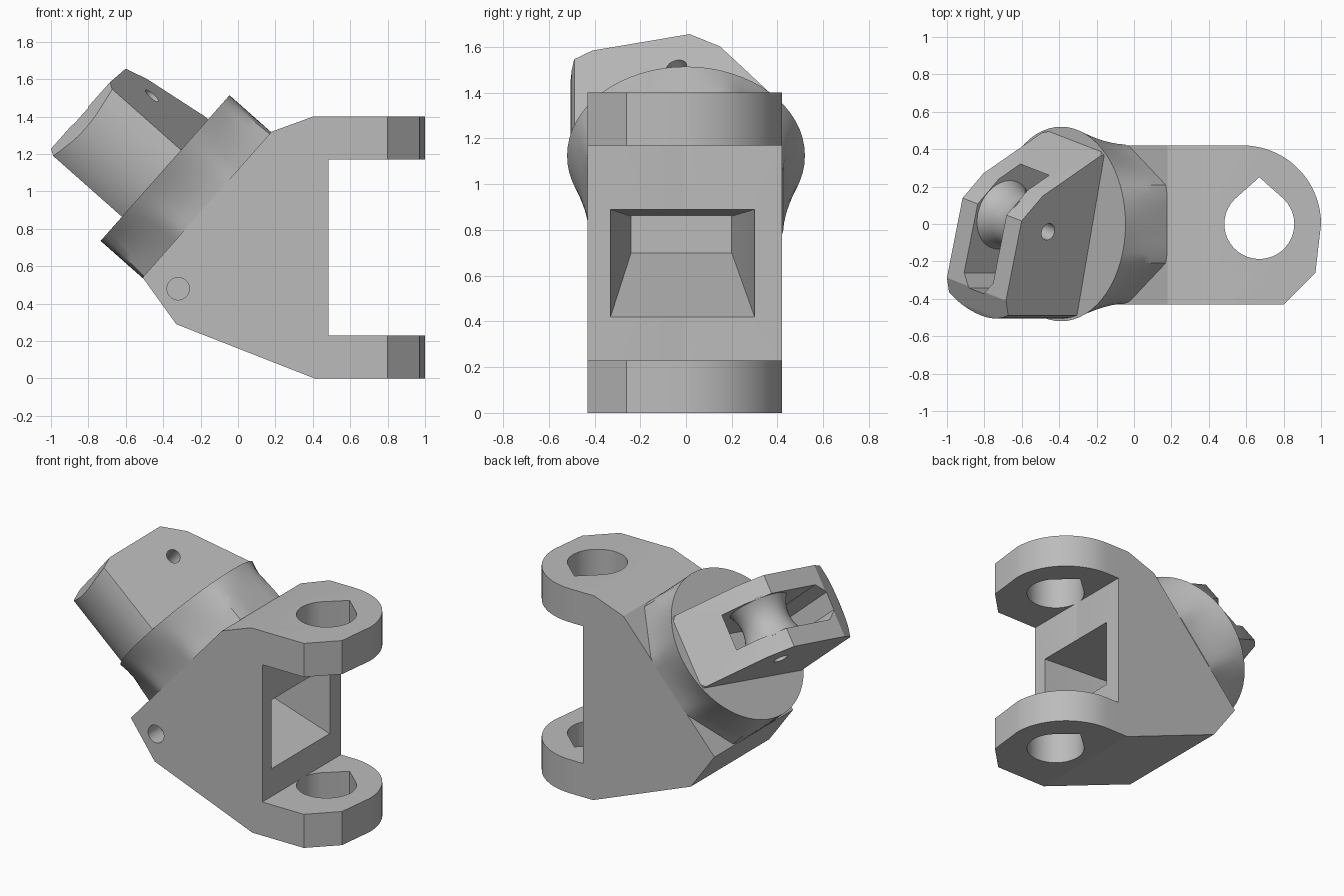
import bpy, bmesh, math
from mathutils import Matrix, Vector

if "Cube" in bpy.data.objects:
    bpy.data.objects.remove(bpy.data.objects["Cube"])

grey = bpy.data.materials.new("plain grey")
grey.use_nodes = True
grey.diffuse_color = (0.5, 0.5, 0.5, 1)
grey.node_tree.nodes["Principled BSDF"].inputs["Base Color"].default_value = (0.5, 0.5, 0.5, 1)


def frame(x, y, z, origin):
    m = Matrix((x, y, z)).transposed().to_4x4()
    m.translation = origin
    return m


def loft(name, rings, matrix=Matrix()):
    """Skin equal-length rings of points and cap both ends."""
    bm = bmesh.new()
    rows = [[bm.verts.new(matrix @ Vector(p)) for p in ring] for ring in rings]
    n = len(rows[0])
    for a, b in zip(rows, rows[1:]):
        for i in range(n):
            j = (i + 1) % n
            bm.faces.new((a[i], a[j], b[j], b[i]))
    bm.faces.new(rows[0][::-1])
    bm.faces.new(rows[-1])
    bmesh.ops.recalc_face_normals(bm, faces=bm.faces)
    mesh = bpy.data.meshes.new(name)
    bm.to_mesh(mesh)
    bm.free()
    mesh.materials.append(grey)
    ob = bpy.data.objects.new(name, mesh)
    bpy.context.collection.objects.link(ob)
    return ob


def prism(name, outline, a, b, axis, matrix=Matrix()):
    """Extrude a 2D outline along one axis from a to b."""
    def put(p, h):
        q = list(p)
        q.insert(axis, h)
        return q
    return loft(name, [[put(p, h) for p in outline] for h in (a, b)], matrix)


def circle(cx, cy, r, n=32, start=0, end=360):
    full = end - start == 360
    steps = [start + (end - start) * i / (n if full else n - 1) for i in range(n)]
    return [(cx + r * math.cos(math.radians(d)), cy + r * math.sin(math.radians(d))) for d in steps]


def rect(a, b, c, d):
    return [(a, c), (b, c), (b, d), (a, d)]


def boolean(ob, tool, operation="DIFFERENCE", keep=False):
    mod = ob.modifiers.new("cut", "BOOLEAN")
    mod.operation, mod.solver, mod.object = operation, "EXACT", tool
    bpy.context.view_layer.objects.active = ob
    bpy.ops.object.modifier_apply(modifier=mod.name)
    if not keep:
        bpy.data.objects.remove(tool)


def smooth(ob, angle):
    bpy.ops.object.select_all(action="DESELECT")
    ob.select_set(True)
    bpy.context.view_layer.objects.active = ob
    bpy.ops.object.shade_smooth_by_angle(angle=math.radians(angle))


# Yoke: side profile trimmed by the rounded plan of the ears
side = [(1.1, 0), (0.41, 0), (-0.33, 0.29), (-0.51, 0.54), (0.18, 1.32), (0.40, 1.40),
        (1.1, 1.40), (1.1, 1.17), (0.485, 1.17), (0.485, 0.23), (1.1, 0.23)]
yoke = prism("yoke", side, -0.43, 0.42, 1)
plan = [(-1, -0.6), (0.6, -0.6), (0.6, -0.43), (0.8, -0.43), (0.97, -0.26)]
plan += circle(0.58, 0, 0.42, 20, 0, 90) + [(0.58, 0.6), (-1, 0.6)]
boolean(yoke, prism("plan_trim", plan, -1, 2, 2), "INTERSECT")

# Teardrop pin hole through both ears
teardrop = circle(0.67, 0, 0.187, 32, 135, 405) + [(0.67, 0.25)]
boolean(yoke, prism("ear_hole", teardrop, -1, 2, 2))

# Tapered window pocket and blind side hole
window = [[(0.6, y, z) for y, z in rect(-0.33, 0.30, 0.42, 0.89)],
          [(0.48, y, z) for y, z in rect(-0.33, 0.30, 0.42, 0.89)],
          [(-0.15, y, z) for y, z in rect(-0.24, 0.20, 0.70, 0.86)]]
boolean(yoke, loft("window_pocket", window))
boolean(yoke, prism("side_hole", circle(-0.32, 0.48, 0.06, 24), -0.6, -0.3, 1))
smooth(yoke, 20)

# Collar: clipped rectangle flaring into a disc on the sloped face
origin = Vector((-0.39, 0, 1.125))
u = Vector((0.663, 0, 0.749)).normalized()
v = Vector((0, 1, 0))
n = u.cross(v)


def collar_ring(t):
    ring = []
    for i in range(64):
        a = math.tau * i / 64
        c, s = abs(math.cos(a)), abs(math.sin(a))
        base = min(0.52 / max(c, 0.01), 0.425 / max(s, 0.01), 0.463 / (0.575 * c + 0.818 * s))
        r = base + (0.52 - base) * t ** 1.6
        ring.append((r * math.cos(a), r * math.sin(a), -0.30 * (1 - t)))
    return ring


collar = loft("collar", [collar_ring(i / 6) for i in range(7)], frame(u, v, n, origin))

# Head: slope-ended block with a round outline, turned about the collar axis
turn = math.radians(14.4)
w = u * math.cos(turn) - v * math.sin(turn)
s = u * math.sin(turn) + v * math.cos(turn)
local = frame(w, s, n, origin)
head_side = [(-0.6, -0.02), (-0.6, 0.40), (-0.48, 0.475), (-0.36, 0.525),
             (0.08, 0.51), (0.217, 0.39), (0.467, -0.02)]
head = prism("head", head_side, -0.246, 0.246, 0, local)
boolean(head, prism("round_trim", circle(0, 0, 0.505, 64), -0.1, 0.6, 2, local), "INTERSECT")

# Slot sunk through the head into the collar
slot_plan = [(-0.12, -0.30), (-0.06, -0.37), (0.06, -0.37), (0.12, -0.30), (0.12, 0.30), (-0.12, 0.30)]
slot = prism("slot", slot_plan, -0.15, 0.7, 2, local)
boolean(head, slot, keep=True)
boolean(collar, slot)
smooth(collar, 30)

# Waisted spool across the slot
rings = []
for i in range(13):
    x = -0.13 + 0.26 * i / 12
    r = 0.155 + 0.04 * (x / 0.13) ** 2
    rings.append([(x, a, b) for a, b in circle(0.02, 0.308, r, 40)])
spool = loft("spool", rings, local)

# Cross hole through head and spool
cross = prism("cross_hole", circle(0.02, 0.308, 0.046, 24), -0.5, 0.5, 0, local)
boolean(head, cross, keep=True)
boolean(spool, cross)
smooth(head, 20)
smooth(spool, 30)
